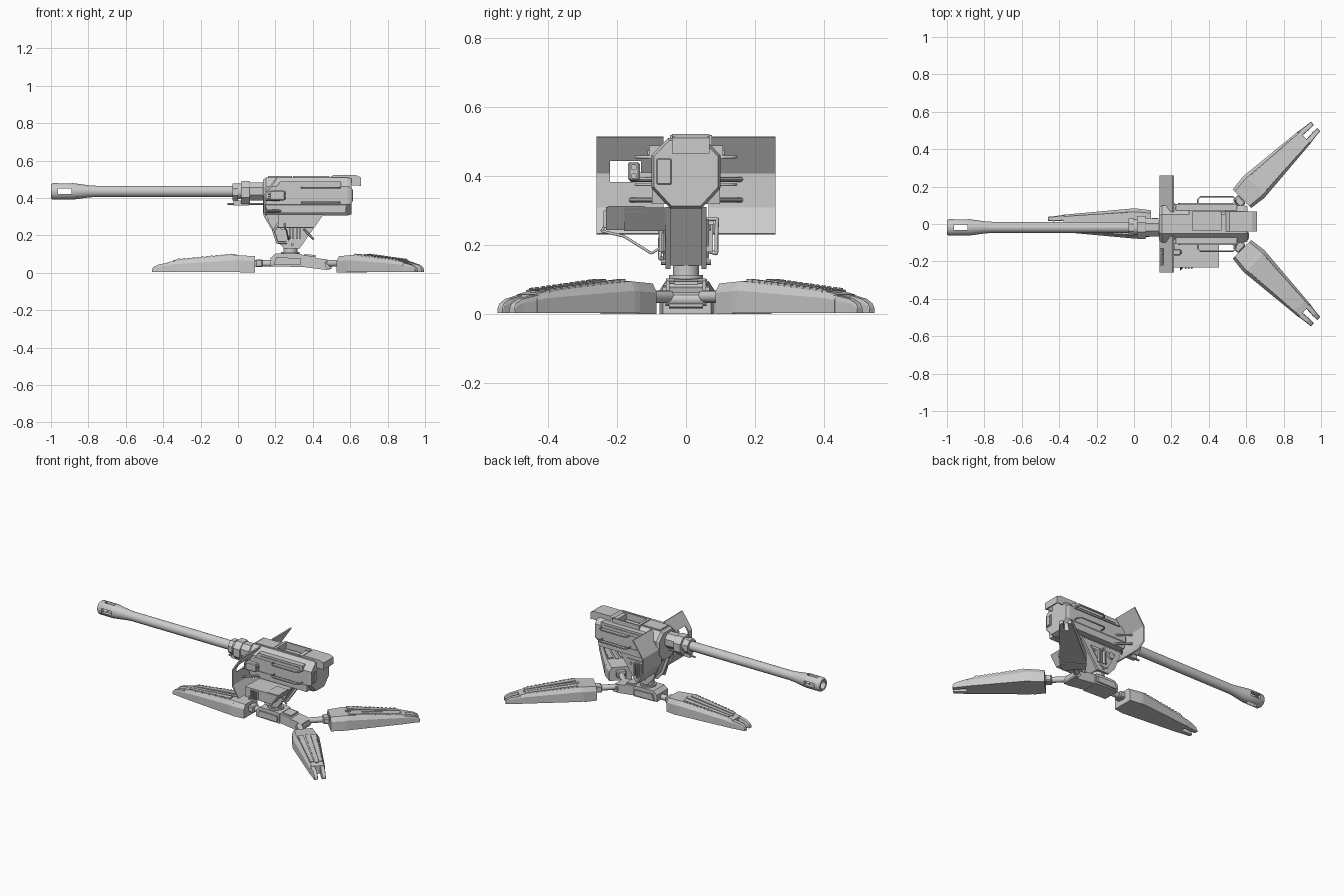
import bpy, bmesh
from math import pi, cos, sin, radians
from mathutils import Matrix, Vector

if "Cube" in bpy.data.objects:
    bpy.data.objects.remove(bpy.data.objects["Cube"])


def make(name, bm, smooth=False, mat=None):
    bmesh.ops.recalc_face_normals(bm, faces=bm.faces)
    if mat:
        bmesh.ops.transform(bm, matrix=mat, verts=bm.verts)
    me = bpy.data.meshes.new(name)
    bm.to_mesh(me)
    bm.free()
    ob = bpy.data.objects.new(name, me)
    bpy.context.collection.objects.link(ob)
    bpy.context.view_layer.objects.active = ob
    bpy.ops.object.select_all(action='DESELECT')
    ob.select_set(True)
    if smooth:
        bpy.ops.object.shade_smooth_by_angle(angle=radians(35))
    return ob


def loft(name, rings, mat=None, smooth=False, caps=True, closed=False):
    bm = bmesh.new()
    vs = [[bm.verts.new(p) for p in r] for r in rings]
    n = len(vs[0])
    pairs = list(zip(vs, vs[1:])) + ([(vs[-1], vs[0])] if closed else [])
    for a, b in pairs:
        for i in range(n):
            bm.faces.new((a[i], a[(i + 1) % n], b[(i + 1) % n], b[i]))
    if caps and not closed:
        bm.faces.new(vs[0])
        bm.faces.new(vs[-1])
    return make(name, bm, smooth, mat)


def prism(name, pts, axis, a, b, mat=None):
    # outline in the two remaining axes, extruded along the given axis
    put = {'x': lambda p, d: (d, p[0], p[1]), 'y': lambda p, d: (p[0], d, p[1]),
           'z': lambda p, d: (p[0], p[1], d)}[axis]
    return loft(name, [[put(p, d) for p in pts] for d in (a, b)], mat)


def box(name, x0, x1, y0, y1, z0, z1, bevel=0.0, mat=None):
    ob = prism(name, [(x0, y0), (x1, y0), (x1, y1), (x0, y1)], 'z', z0, z1, mat)
    if bevel:
        m = ob.modifiers.new('bevel', 'BEVEL')
        m.width, m.segments = bevel, 1
    return ob


def lathe(name, prof, y, z, n=24, closed=False):
    rings = [[(x, y + r * cos(2 * pi * (i + .5) / n), z + r * sin(2 * pi * (i + .5) / n))
              for i in range(n)] for x, r in prof]
    return loft(name, rings, smooth=n > 8, closed=closed)


def cyl(name, p, q, r, n=20):
    p, q = Vector(p), Vector(q)
    bm = bmesh.new()
    rot = (q - p).to_track_quat('Z', 'Y').to_matrix().to_4x4()
    bmesh.ops.create_cone(bm, cap_ends=True, segments=n, radius1=r, radius2=r,
                          depth=(q - p).length)
    return make(name, bm, True, Matrix.Translation((p + q) / 2) @ rot)


def tube(name, pts, r, kind='POLY'):
    cu = bpy.data.curves.new(name, 'CURVE')
    cu.dimensions, cu.bevel_depth, cu.bevel_resolution = '3D', r, 2
    cu.use_fill_caps = True
    sp = cu.splines.new(kind)
    if kind == 'NURBS':
        sp.use_endpoint_u, sp.order_u = True, 3
    sp.points.add(len(pts) - 1)
    for s, p in zip(sp.points, pts):
        s.co = (*p, 1)
    ob = bpy.data.objects.new(name, cu)
    bpy.context.collection.objects.link(ob)


def cut(ob, *dims):
    c = box('cutter', *dims)
    c.hide_render = True
    m = ob.modifiers.new('cut', 'BOOLEAN')
    m.object, m.solver = c, 'EXACT'
    bpy.context.view_layer.objects.active = ob
    bpy.ops.object.modifier_apply(modifier=m.name)
    bpy.data.objects.remove(c)


# Barrel, muzzle brake with cross slots, collars
BY, BZ = -0.018, 0.435
barrel = lathe('barrel', [(-1, .038), (-.99, .045), (-.89, .045), (-.85, .04), (-.8, .033),
                          (-.76, .03), (.1, .03), (.1, .02), (-.86, .02), (-1, .026)], BY, BZ, 28, True)
cut(barrel, -.963, -.89, -.2, .2, BZ - .014, BZ + .014)
cut(barrel, -.963, -.89, BY - .014, BY + .014, .3, .6)
lathe('barrel_clamp_front', [(-.03, .05), (0, .05)], BY, BZ - .003, 8)
lathe('barrel_sleeve', [(-.005, .042), (.15, .042)], BY, BZ, 24)
lathe('barrel_clamp_rear', [(.015, .063), (.022, .067), (.058, .067), (.065, .063)], BY, BZ - .006, 8)
lathe('barrel_socket', [(.065, .052), (.15, .052)], BY, BZ, 8)
box('clamp_lug', -.025, .06, BY - .014, BY + .014, .36, .385)
cyl('under_rod', (-.055, BY, .368), (.16, BY, .368), .006, 8)

# Receiver: octagonal body with tapered rear
def octa(x, s, zc=.41):
    pts = [(-.1, .365), (-.045, .305), (.045, .305), (.1, .365), (.1, .46),
           (.052, .51), (-.052, .51), (-.1, .46)]
    return [(x, y * s, zc + (z - zc) * s) for y, z in pts]

receiver = loft('receiver', [octa(.135, .88), octa(.15, 1), octa(.585, 1), octa(.607, .93)])
cut(receiver, .31, .465, -.035, .065, .475, .6)
box('feed_tray_floor', .33, .45, -.02, .05, .47, .483)
box('feed_rim_front', .295, .312, -.045, .075, .49, .518)
box('feed_rim_left', .295, .49, .065, .075, .485, .518)
box('feed_rim_right', .295, .49, -.047, -.035, .485, .518)
box('receiver_top_plate', .16, .29, -.045, .045, .508, .516)
box('rear_panel', .6, .612, -.085, -.042, .375, .45, .003)
box('rear_panel_inset', .61, .615, -.078, -.049, .383, .442)
# Hinged top cover over the rear
prism('top_cover', [(.49, .508), (.51, .522), (.63, .522), (.657, .51), (.657, .465),
                    (.648, .465), (.648, .503), (.625, .512), (.5, .505)], 'y', -.04, .068)
for n, y in (('right', -.04), ('left', .062)):
    prism('cover_skirt_' + n, [(.505, .51), (.65, .515), (.655, .467), (.61, .467), (.59, .488), (.51, .488)],
          'y', y, y + .006)
# Side details on both sides of the receiver
for n, s in (('right', -1), ('left', 1)):
    prism('side_rail_' + n, [(.2, .452), (.225, .488), (.55, .488), (.55, .45)], 'y', s * .07, s * .108)
    prism('side_groove_' + n, [(.235, .46), (.245, .474), (.53, .474), (.53, .46)], 'y', s * .1, s * .112)
    prism('lower_armour_' + n, [(.145, .362), (.58, .362), (.575, .318), (.16, .318)], 'y', s * .04, s * .098)
    for k, z in (('upper', .455), ('lower', .375)):
        tube('handle_%s_%s' % (k, n), [(.34, s * .09, z), (.34, s * .13, z), (.355, s * .145, z),
             (.53, s * .145, z), (.545, s * .13, z), (.545, s * .09, z)], .0045)

# Folded shield plates
prof = [(.18, .23), (.136, .305), (.136, .41), (.207, .515),
        (.215, .512), (.144, .407), (.144, .308), (.188, .233)]
for n, s in (('right', -1), ('left', 1)):
    sh = prism('shield_' + n, prof, 'y', s * .065, s * .26)
    if s < 0:
        cut(sh, .05, .3, -.22, -.13, .382, .443)
    for z in (.33, .39):
        cyl('shield_bracket', (.145, s * .16, z), (.23, s * .09, z), .007, 8)
# Sight behind the window
box('sight_body', .17, .25, -.168, -.134, .386, .44, .005)
for z in (.4, .425):
    cyl('sight_lens', (.16, -.151, z), (.257, -.151, z), .009, 12)
box('sight_mount', .19, .22, -.15, -.09, .395, .41)

# Yoke: inverted triangle side plates with core
yoke = [(.15, .31), (.455, .31), (.33, .13), (.245, .13), (.2, .18)]
for n, s in (('right', -1), ('left', 1)):
    prism('yoke_plate_' + n, yoke, 'y', s * .045, s * .06)
    prism('yoke_rib_' + n, [(.2, .275), (.39, .275), (.31, .16), (.26, .16)], 'y', s * .055, s * .066)
    cyl('yoke_pivot_' + n, (.24, s * .05, .25), (.24, s * .08, .25), .02, 12)
    for x in (.275, .292, .309, .326):
        box('yoke_fin', x, x + .008, *sorted((s * .06, s * .078)), .18, .26)
    for x, z in ((.29, .15), (.36, .25)):
        cyl('yoke_bolt', (x, s * .05, z), (x, s * .072, z), .008, 8)
prism('yoke_core', [(.17, .31), (.437, .31), (.322, .14), (.255, .14), (.215, .19)], 'y', -.048, .048)
# Ammunition tray on the right side
prism('ammo_tray', [(.215, .308), (.455, .308), (.40, .24), (.215, .24)], 'y', -.18, -.06)
prism('ammo_tray_end', [(.215, .31), (.455, .31), (.41, .243), (.215, .243)], 'y', -.232, -.178)
prism('ammo_tray_lip', [(.37, .312), (.455, .312), (.445, .295), (.37, .295)], 'y', -.225, -.12)
for x in (.255, .272, .289, .306):
    box('tray_fin', x, x + .008, -.24, -.23, .25, .3)
# Cables and lever
tube('cable', [(.25, -.225, .27), (.25, -.245, .24), (.26, -.18, .225), (.27, -.1, .175),
               (.28, -.055, .205)], .004, 'NURBS')
tube('hose', [(.3, .055, .275), (.3, .09, .275), (.3, .088, .23), (.3, .088, .175), (.3, .055, .185)], .006, 'NURBS')
tube('front_loop_hose', [(.22, -.06, .27), (.19, -.075, .22), (.21, -.075, .16), (.26, -.06, .16)], .006, 'NURBS')
cyl('elevation_lever', (.35, -.065, .235), (.405, -.065, .178), .006, 8)

# Pedestal and base body
cyl('pedestal', (.28, 0, .09), (.28, 0, .14), .038, 24)
cyl('pedestal_ring', (.28, 0, .095), (.28, 0, .112), .05, 24)
prism('base_block', [(.175, .035), (.345, .03), (.345, .095), (.325, .102), (.2, .102), (.175, .08)],
      'y', -.058, .058)
for n, s in (('right', -1), ('left', 1)):
    prism('base_side_' + n, [(.19, .042), (.335, .042), (.335, .078), (.205, .082)], 'y', s * .055, s * .068)
prism('base_arm', [(.34, .032), (.47, .015), (.5, .02), (.5, .062), (.47, .072), (.42, .078), (.41, .088), (.34, .094)],
      'y', -.05, .05)
cyl('arm_roller', (.485, -.06, .042), (.485, .06, .042), .02, 16)
prism('arm_top_pad', [(.35, .09), (.415, .085), (.415, .094), (.355, .1)], 'y', -.035, .035)

# Three folding legs, built along local +x
def sec(u, w, zt, c=.78, yc=0, z0=.003):
    return [(u, yc - w, z0), (u, yc + w, z0), (u, yc + w, z0 + (zt - z0) * .7), (u, yc + w * c, zt),
            (u, yc - w * c, zt), (u, yc - w, z0 + (zt - z0) * .7)]

def leg(tag, x, y, ang, neck):
    M = Matrix.Translation((x, y, 0)) @ Matrix.Rotation(radians(ang), 4, 'Z')
    n = tag + '_leg_'
    loft(n + 'knuckle', [sec(0, .07, .088, z0=0), sec(.08, .08, .093, z0=0)], M)
    loft(n + 'body', [sec(.08, .08, .093), sec(.1, .08, .095), sec(.43, .05, .064), sec(.47, .047, .056)], M)
    for k, s in (('a', -1), ('b', 1)):
        loft(n + 'prong_' + k, [sec(.46, .0155, .055, .8, s * .031), sec(.52, .0135, .043, .8, s * .025),
                                sec(.545, .012, .03, .8, s * .0245), sec(.552, .011, .018, .8, s * .0245)], M)
        # raised top panel and its row of notches
        def strip(u, a, b, h):
            z = .095 - (u - .1) * .094
            w = .8 - (u - .1) * .25 / .33
            return [(u, s * a * w, z - .01), (u, s * b * w, z - .01), (u, s * b * w, z + h), (u, s * a * w, z + h)]
        loft(n + 'panel_' + k, [strip(.115, .028, .072, .007), strip(.43, .028, .072, .005)], M)
        for i in range(12):
            u = .125 + i * .025
            loft(n + 'notch', [strip(u, .066, .075, .009), strip(u + .014, .066, .075, .009)], M)
    loft(n + 'spine', [[(u, -.01, .05), (u, .01, .05), (u, .01, z), (u, -.01, z)]
                       for u, z in ((.1, .099), (.44, .067))], M)
    p, q = M @ Vector((-neck, 0, .05)), M @ Vector((.01, 0, .05))
    cyl(n + 'neck', p, q, .018, 12)
    box(n + 'hinge', -.04, 0, -.03, .03, .03, .072, .006, M)

leg('front', .092, .003, 180, .1)
leg('rear_left', .577, .135, 44.5, .17)
leg('rear_right', .577, -.135, -44.5, .17)
